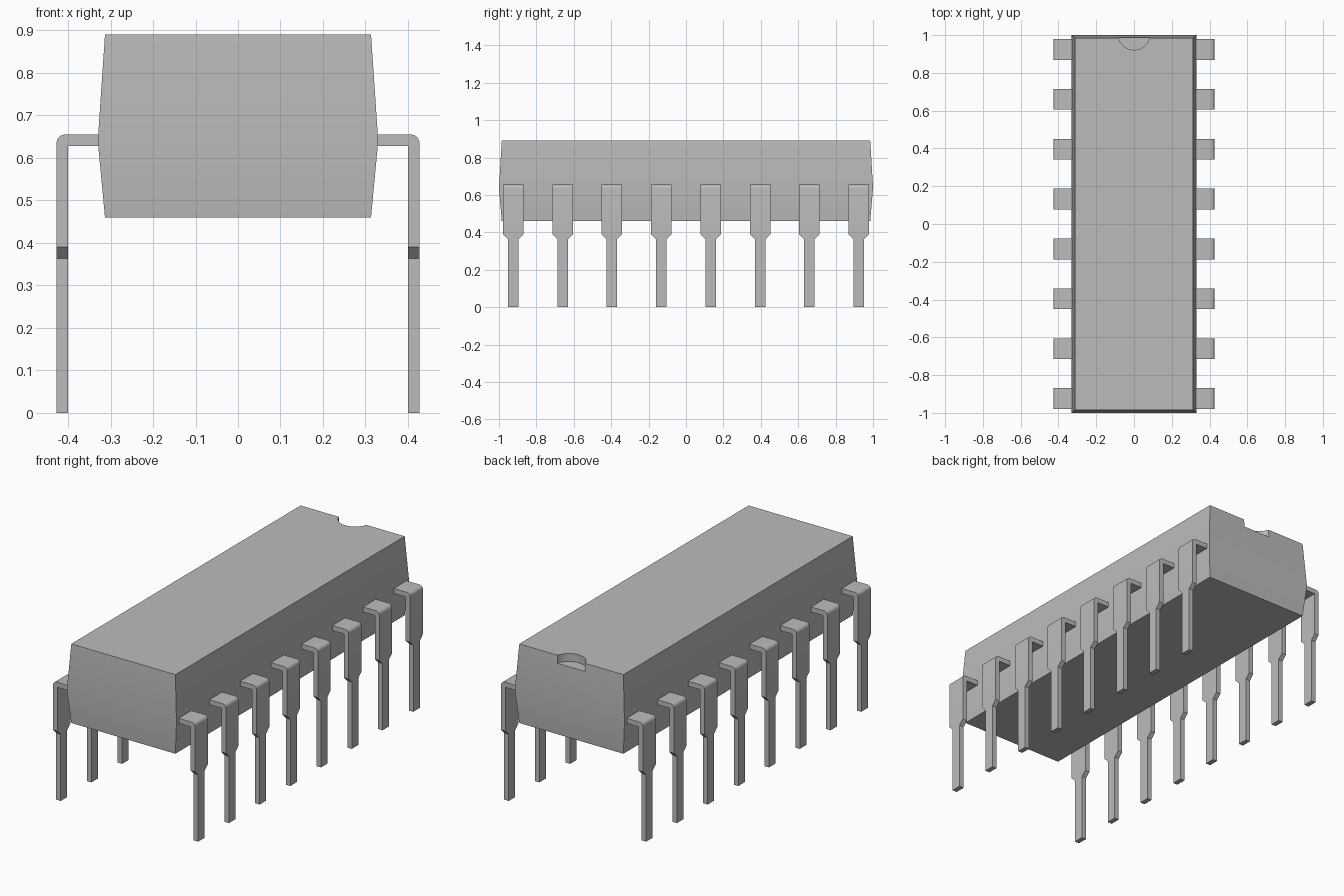
import bpy, bmesh, math

cube = bpy.data.objects.get("Cube")
if cube:
    bpy.data.objects.remove(cube, do_unlink=True)

grey = bpy.data.materials.new("plain_grey")
grey.use_nodes = True
colour = (0.5, 0.5, 0.5, 1)
grey.diffuse_color = colour
grey.node_tree.nodes["Principled BSDF"].inputs["Base Color"].default_value = colour


def link(name, mesh):
    obj = bpy.data.objects.new(name, mesh)
    bpy.context.collection.objects.link(obj)
    return obj


def smooth(obj):
    bpy.ops.object.select_all(action="DESELECT")
    obj.select_set(True)
    bpy.context.view_layer.objects.active = obj
    bpy.ops.object.shade_smooth_by_angle(angle=math.radians(30))


def loft(name, rings):
    """Skin a stack of four-cornered rings and cap both ends."""
    bm = bmesh.new()
    loops = [[bm.verts.new(p) for p in ring] for ring in rings]
    for a, b in zip(loops, loops[1:]):
        for i in range(4):
            j = (i + 1) % 4
            bm.faces.new((a[i], a[j], b[j], b[i]))
    bm.faces.new(loops[0])
    bm.faces.new(loops[-1])
    bmesh.ops.remove_doubles(bm, verts=bm.verts, dist=0.0001)
    bmesh.ops.recalc_face_normals(bm, faces=bm.faces)
    mesh = bpy.data.meshes.new(name)
    bm.to_mesh(mesh)
    bm.free()
    mesh.materials.append(grey)
    return mesh


# Package body: drafted block, widest at the parting line
def rectangle(x, y, z):
    return [(-x, -y, z), (x, -y, z), (x, y, z), (-x, y, z)]


TOP, SEAM, BOTTOM = 0.89, 0.64, 0.46
body = link("package_body", loft("package_body", [
    rectangle(0.313, 0.985, BOTTOM),
    rectangle(0.33, 1.0, SEAM),
    rectangle(0.313, 0.985, TOP)]))

# Half-round orientation notch at the back of the top
bpy.ops.mesh.primitive_cylinder_add(vertices=48, radius=0.085, depth=0.2,
                                    location=(0, 1.007, TOP - 0.043 + 0.1))
cutter = bpy.context.object
cutter.name = "notch_cutter"
cutter.hide_render = True
cutter.data.materials.append(grey)
notch = body.modifiers.new("notch", "BOOLEAN")
notch.operation = "DIFFERENCE"
notch.solver = "EXACT"
notch.object = cutter
bpy.context.view_layer.objects.active = body
bpy.ops.object.modifier_apply(modifier=notch.name)
bpy.data.objects.remove(cutter, do_unlink=True)
smooth(body)

# Pin: a strip running out, bending down, then narrowing to the leg
OUT, INNER, ARM_TOP, ARM_LOW = 0.427, 0.4, 0.655, 0.628
WIDE, NARROW, BEND = 0.055, 0.028, 0.02


def section(outer, inner, half):
    return [(outer[0], -half, outer[1]), (outer[0], half, outer[1]),
            (inner[0], half, inner[1]), (inner[0], -half, inner[1])]


rings = [section((0.32, ARM_TOP), (0.32, ARM_LOW), WIDE)]
for step in range(7):
    angle = math.radians(90 - 15 * step)
    outer = (OUT - BEND + BEND * math.cos(angle),
             ARM_TOP - BEND + BEND * math.sin(angle))
    rings.append(section(outer, (INNER, ARM_LOW), WIDE))
for z, half in ((0.39, WIDE), (0.363, NARROW), (0, NARROW)):
    rings.append(section((OUT, z), (INNER, z), half))
pin_mesh = loft("pin", rings)

# Two rows of eight pins
for side, turn in (("left", 0), ("right", math.pi)):
    for i in range(8):
        pin = link(f"{side}_pin_{i + 1}", pin_mesh)
        pin.location.y = (i - 3.5) * 0.264
        pin.rotation_euler.z = turn
smooth(pin)
